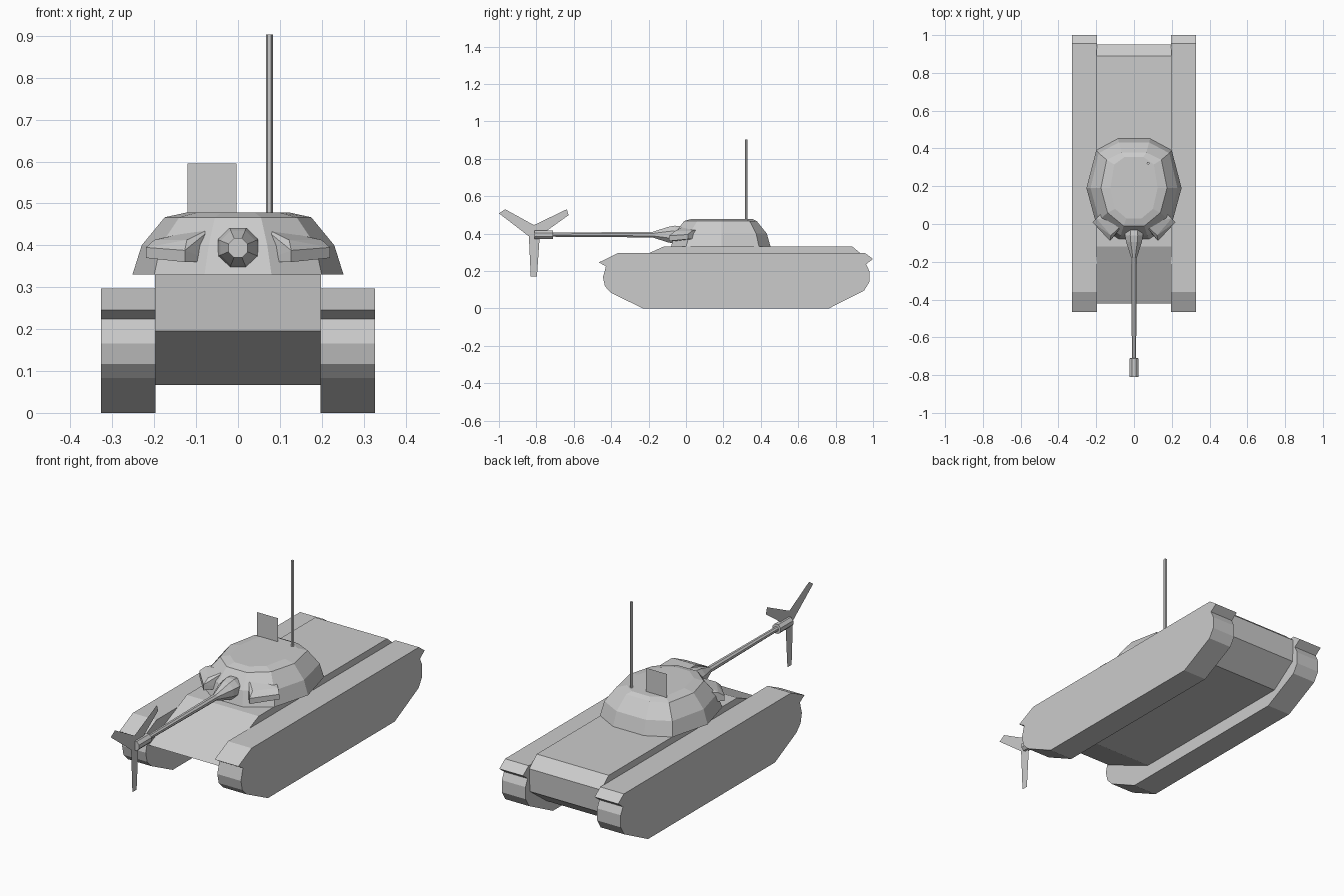
import bpy, bmesh, math
from mathutils import Matrix, Vector

if "Cube" in bpy.data.objects:
    bpy.data.objects.remove(bpy.data.objects["Cube"])


def finish(name, bm, fix_normals=True):
    if fix_normals:
        bmesh.ops.recalc_face_normals(bm, faces=bm.faces)
    mesh = bpy.data.meshes.new(name)
    bm.to_mesh(mesh)
    bm.free()
    obj = bpy.data.objects.new(name, mesh)
    bpy.context.collection.objects.link(obj)
    return obj


def loft(name, rings):
    """Skin a stack of equal-length point rings and cap both ends."""
    bm = bmesh.new()
    loops = [[bm.verts.new(p) for p in ring] for ring in rings]
    n = len(loops[0])
    for a, b in zip(loops, loops[1:]):
        for i in range(n):
            j = (i + 1) % n
            bm.faces.new((a[i], a[j], b[j], b[i]))
    bm.faces.new(loops[0])
    bm.faces.new(loops[-1])
    return finish(name, bm)


def side_prism(name, profile, x0, x1):
    """Extrude a (y, z) side profile between two x positions."""
    return loft(name, [[(x, y, z) for y, z in profile] for x in (x0, x1)])


def flat_card(name, points):
    bm = bmesh.new()
    bm.faces.new([bm.verts.new(p) for p in points])
    return finish(name, bm, False)


# Tracks with fender lips at both ends
track_profile = [
    (-0.36, 0.297), (-0.465, 0.246), (-0.428, 0.224), (-0.444, 0.166),
    (-0.433, 0.117), (-0.40, 0.083), (-0.232, 0), (0.765, 0),
    (0.952, 0.095), (0.98, 0.14), (0.98, 0.2), (0.963, 0.236),
    (1.0, 0.264), (0.955, 0.297)]
for side, label in ((-1, "left"), (1, "right")):
    side_prism(label + "_track", track_profile, side * 0.197, side * 0.327)

# Hull with sloped nose and tail
hull_profile = [
    (-0.12, 0.33), (-0.42, 0.195), (-0.13, 0.066), (0.81, 0.066),
    (0.945, 0.165), (0.95, 0.28), (0.89, 0.33)]
side_prism("hull", hull_profile, -0.198, 0.198)

# Faceted turret: half outlines mirrored into rings of ten points
turret_half = [
    # height, then x, y from rear to front
    (0.33, [(0.085, 0.452), (0.2, 0.39), (0.252, 0.19), (0.2, 0.0), (0.08, -0.08)]),
    (0.40, [(0.08, 0.432), (0.187, 0.375), (0.23, 0.19), (0.185, 0.02), (0.07, -0.06)]),
    (0.467, [(0.065, 0.378), (0.145, 0.34), (0.175, 0.19), (0.14, 0.06), (0.055, -0.01)]),
    (0.478, [(0.05, 0.355), (0.105, 0.315), (0.125, 0.19), (0.1, 0.08), (0.04, 0.03)]),
]
loft("turret", [[(x, y, z) for x, y in half] + [(-x, y, z) for x, y in reversed(half)]
                for z, half in turret_half])

# Angled armour blocks on the turret cheeks
block = [
    (0.22, 0.01, 0.37), (0.127, -0.09, 0.36), (0.13, 0.1, 0.37), (0.05, 0.0, 0.36),
    (0.22, 0.01, 0.395), (0.127, -0.09, 0.388),
    (0.2, 0.03, 0.413), (0.122, -0.06, 0.413),
    (0.13, 0.1, 0.43), (0.057, 0.0, 0.445)]
for side, label in ((-1, "left"), (1, "right")):
    bm = bmesh.new()
    verts = [bm.verts.new((side * x, y, z)) for x, y, z in block]
    hull = bmesh.ops.convex_hull(bm, input=verts)
    loose = [v for v in bm.verts if not v.link_faces]
    bmesh.ops.delete(bm, geom=loose, context='VERTS')
    finish(label + "_cheek_armour", bm)

# Gun: mantlet cone, barrel and muzzle sleeve in one eight-sided lathe
gun_z = 0.394
gun_profile = [(0.0, 0.045), (-0.06, 0.052), (-0.095, 0.045), (-0.18, 0.016),
               (-0.71, 0.012), (-0.711, 0.025), (-0.81, 0.025)]
rings = []
for y, r in gun_profile:
    angles = [math.tau * (i + 0.5) / 8 for i in range(8)]
    rings.append([(r * math.cos(a), y, gun_z + r * math.sin(a)) for a in angles])
loft("gun", rings)

# Flat three-bladed star at the muzzle
star = [(-0.813, 0.445), (-0.967, 0.53), (-1.0, 0.508), (-0.84, 0.385),
        (-0.83, 0.17), (-0.797, 0.17), (-0.782, 0.388),
        (-0.628, 0.498), (-0.637, 0.53)]
flat_card("muzzle_star", [(0, y, z) for y, z in star])

# Flat panel and aerial on the turret roof
flat_card("roof_panel", [(-0.12, 0.32, 0.477), (-0.004, 0.32, 0.477),
                         (-0.004, 0.32, 0.595), (-0.12, 0.32, 0.595)])
loft("aerial", [[(0.075 + 0.008 * math.cos(math.tau * i / 6),
                  0.322 + 0.008 * math.sin(math.tau * i / 6), z) for i in range(6)]
                for z in (0.46, 0.903)])
